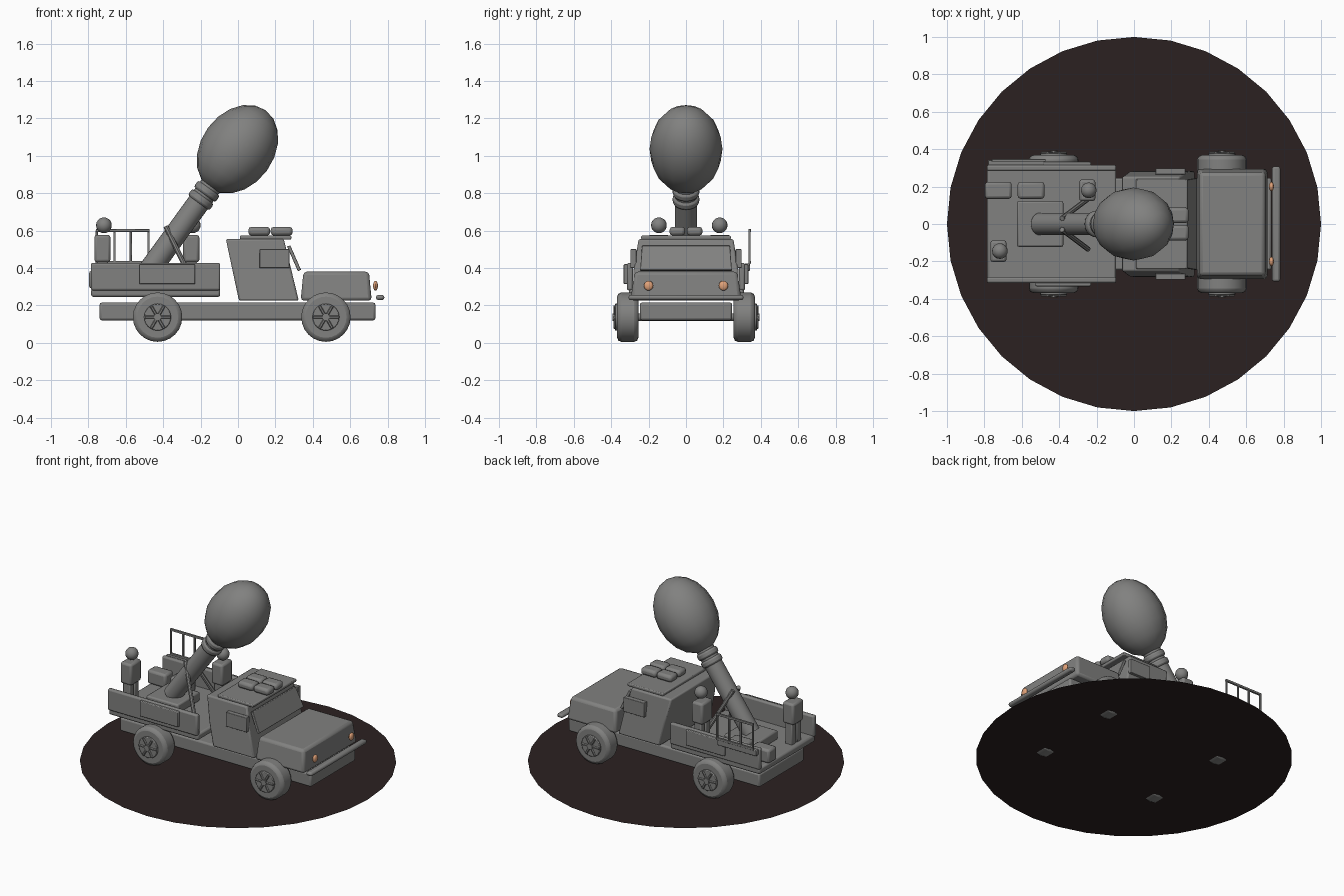
import bpy, bmesh, math
from mathutils import Vector, Matrix

if "Cube" in bpy.data.objects:
    bpy.data.objects.remove(bpy.data.objects["Cube"])


def material(name, rgb):
    m = bpy.data.materials.new(name)
    m.diffuse_color = (*rgb, 1)
    m.use_nodes = True
    m.node_tree.nodes["Principled BSDF"].inputs["Base Color"].default_value = m.diffuse_color
    return m


GREY = material("grey_paint", (0.22, 0.22, 0.215))
DARK = material("dark_soil", (0.024, 0.015, 0.015))
AMBER = material("amber_lamp", (0.75, 0.36, 0.19))


def finish(name, bm, mat=GREY, bevel=0.0):
    bmesh.ops.recalc_face_normals(bm, faces=bm.faces)
    me = bpy.data.meshes.new(name)
    bm.to_mesh(me)
    bm.free()
    ob = bpy.data.objects.new(name, me)
    bpy.context.collection.objects.link(ob)
    me.materials.append(mat)
    if bevel:
        mod = ob.modifiers.new("bevel", 'BEVEL')
        mod.width = bevel
        mod.segments = 2
        mod.limit_method = 'ANGLE'
    bpy.context.view_layer.objects.active = ob
    bpy.ops.object.select_all(action='DESELECT')
    ob.select_set(True)
    bpy.ops.object.shade_smooth_by_angle(angle=math.radians(35))
    return ob


def box(name, x, y, z, bevel=0.008, mat=GREY):
    """Box from (min, max) ranges."""
    bm = bmesh.new()
    bmesh.ops.create_cube(bm, size=1)
    for v in bm.verts:
        v.co = [r[0] + (c + 0.5) * (r[1] - r[0]) for c, r in zip(v.co, (x, y, z))]
    return finish(name, bm, mat, bevel)


def prism(name, profile, bevel=0.01):
    """Side profile of (x, z, half width) lofted across y."""
    bm = bmesh.new()
    sides = [[bm.verts.new((x, s * w, z)) for x, z, w in profile] for s in (-1, 1)]
    bm.faces.new(sides[0])
    bm.faces.new(sides[1])
    n = len(profile)
    for i in range(n):
        j = (i + 1) % n
        bm.faces.new((sides[0][i], sides[0][j], sides[1][j], sides[1][i]))
    return finish(name, bm, GREY, bevel)


def rod(name, a, b, r, sides=16, bevel=0.0, mat=GREY):
    """Cylinder between two points."""
    a, b = Vector(a), Vector(b)
    d = b - a
    bm = bmesh.new()
    rot = d.to_track_quat('Z', 'Y').to_matrix().to_4x4()
    bmesh.ops.create_cone(bm, cap_ends=True, segments=sides, radius1=r, radius2=r,
                          depth=d.length, matrix=Matrix.Translation((a + b) / 2) @ rot)
    return finish(name, bm, mat, bevel)


def ball(name, centre, scale, rot=Matrix(), seg=16, rings=10, mat=GREY):
    bm = bmesh.new()
    m = Matrix.Translation(centre) @ rot @ Matrix.Diagonal((*scale, 1))
    bmesh.ops.create_uvsphere(bm, u_segments=seg, v_segments=rings, radius=1, matrix=m)
    return finish(name, bm, mat)


# round base sheet
bm = bmesh.new()
bmesh.ops.create_circle(bm, cap_ends=True, segments=32, radius=1,
                        matrix=Matrix.Translation((0, 0, 0.012)))
finish("base_disc", bm, DARK)

# chassis, cab, hood
box("chassis", (-0.74, 0.735), (-0.247, 0.247), (0.12, 0.215), 0.012)
prism("cab", [(0.005, 0.225, 0.285), (0.325, 0.225, 0.285), (0.285, 0.39, 0.28),
              (0.245, 0.555, 0.253), (-0.065, 0.555, 0.253), (-0.03, 0.39, 0.28)])
prism("hood", [(0.335, 0.225, 0.297), (0.715, 0.225, 0.297),
               (0.70, 0.38, 0.275), (0.35, 0.38, 0.275)], 0.018)
box("roof_plate", (0.01, 0.285), (-0.24, 0.24), (0.552, 0.573), 0.006)
prism("windscreen", [(0.262, 0.515, 0.235), (0.28, 0.52, 0.235),
                     (0.337, 0.39, 0.245), (0.32, 0.383, 0.245)], 0.003)
for i, x in enumerate((0.055, 0.175)):
    for s in (-1, 1):
        box("roof_sandbag", (x, x + 0.117), sorted((s * 0.005, s * 0.088)), (0.573, 0.62), 0.017)

# parts on both sides of the cab and nose
for s in (-1, 1):
    box("door_window", (0.115, 0.275), sorted((s * 0.265, s * 0.298)), (0.40, 0.50), 0.003)
    ball("headlight", (0.735, s * 0.2, 0.305), (0.013, 0.025, 0.026), mat=AMBER)
box("bumper", (0.738, 0.782), (-0.308, 0.308), (0.228, 0.256), 0.012)

# cargo bed with side boards
box("bed_floor", (-0.785, -0.095), (-0.305, 0.31), (0.245, 0.29), 0.012)
for s in (-1, 1):
    box("bed_side_board", (-0.787, -0.095), sorted((s * 0.283, s * 0.316)), (0.28, 0.427), 0.01)
    box("side_panel", (-0.527, -0.23), sorted((s * 0.31, s * 0.333)), (0.313, 0.42), 0.005)
for x in (-0.797, -0.622):
    box("bed_crate", (x, x + 0.143), (0.135, 0.225), (0.29, 0.385), 0.015)
box("launcher_mount", (-0.625, -0.378), (-0.122, 0.122), (0.285, 0.35), 0.01)

# side railing
for z in (0.43, 0.60):
    box("railing_bar", (-0.76, -0.472), (0.333, 0.347), (z - 0.007, z + 0.008), 0.002)
for x in (-0.755, -0.66, -0.573, -0.478):
    box("railing_post", (x - 0.006, x + 0.006), (0.334, 0.346), (0.42, 0.60), 0.002)
box("railing_bracket", (-0.78, -0.48), (0.314, 0.343), (0.385, 0.425), 0.004)

# launcher tube with collars and an egg-shaped head
ang = math.radians(54)
axis = Vector((math.cos(ang), 0, math.sin(ang)))
head = Vector((-0.003, 0, 1.035))
rod("launch_tube", head - axis * 0.85, head - axis * 0.15, 0.06, 20)
for d in (0.33, 0.275):
    rod("tube_collar", head - axis * (d + 0.025), head - axis * (d - 0.018), 0.071, 20, 0.012)
ball("egg_head", head, (0.195, 0.195, 0.257), axis.to_track_quat('Z', 'Y').to_matrix().to_4x4())
for s in (-1, 1):
    rod("tube_strut", (-0.385, s * 0.03, 0.62), (-0.245, s * 0.135, 0.33), 0.014, 8)

# crew
for x, y in ((-0.725, -0.145), (-0.25, 0.18)):
    box("crew_body", (x - 0.043, x + 0.043), (y - 0.058, y + 0.058), (0.43, 0.577), 0.014)
    for s in (-1, 1):
        yy = y + s * 0.028
        box("crew_leg", (x - 0.027, x + 0.027), (yy - 0.023, yy + 0.023), (0.285, 0.435), 0.006)
    ball("crew_head", (x + 0.008, y, 0.628), (0.042, 0.042, 0.042))

# wheels with spoked hubs
for x in (-0.43, 0.47):
    for s in (-1, 1):
        c = Vector((x, 0, 0.137))
        out = Vector((0, s, 0))
        rod("tyre", c + out * 0.255, c + out * 0.368, 0.132, 24, 0.022)
        rod("hub", c + out * 0.36, c + out * 0.38, 0.072, 24, 0.004)
        rod("axle_cap", c + out * 0.37, c + out * 0.392, 0.02, 12)
        for k in range(6):
            a = k * math.pi / 3
            p = Vector((math.cos(a), 0, math.sin(a)))
            rod("spoke", c + out * 0.381 + p * 0.012, c + out * 0.381 + p * 0.068, 0.008, 6)
    rod("axle", (x, -0.26, 0.137), (x, 0.26, 0.137), 0.02, 12)
